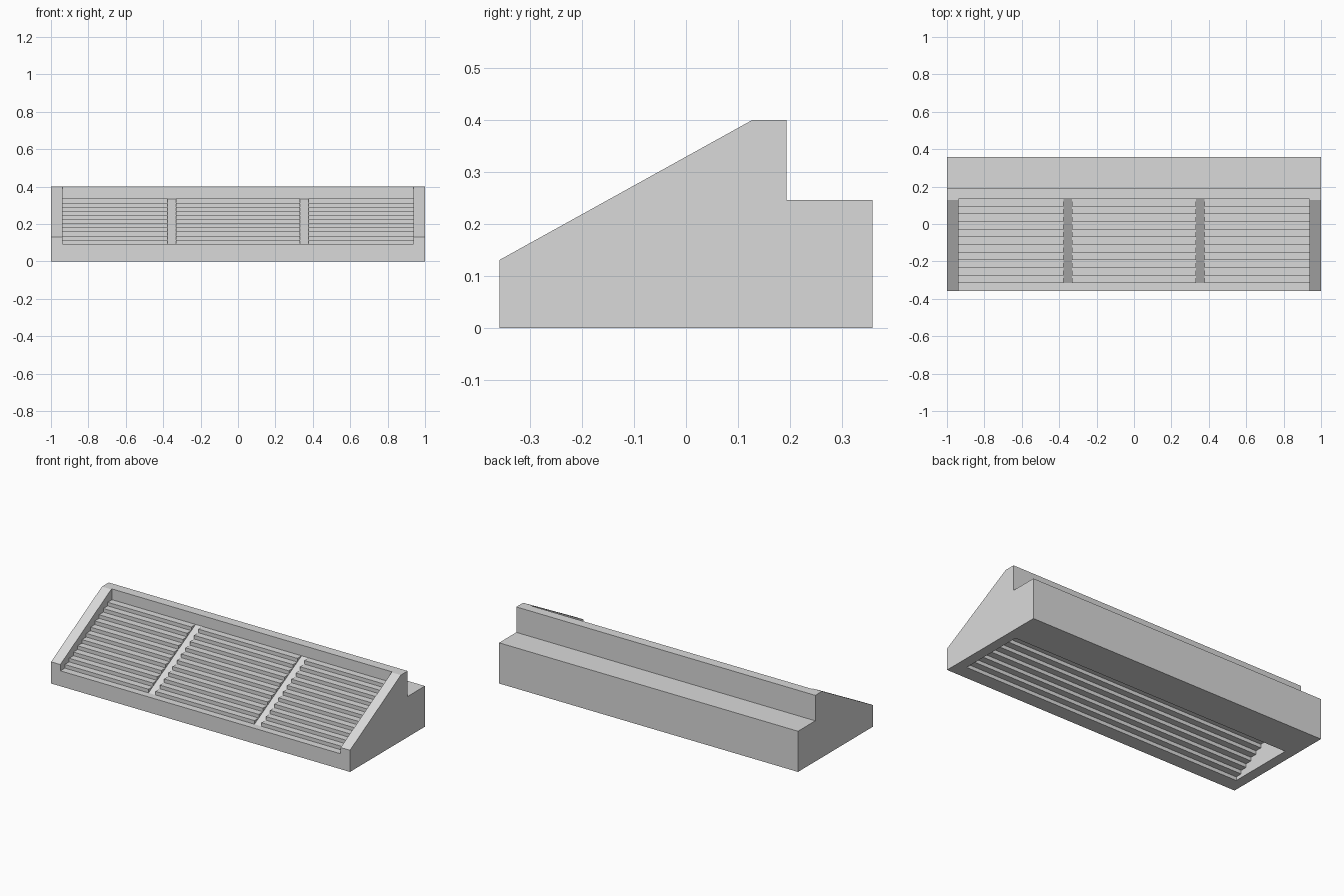
import bpy

cube = bpy.data.objects.get("Cube")
if cube:
    bpy.data.objects.remove(cube, do_unlink=True)

grey = bpy.data.materials.new("light_grey")
grey.use_nodes = True
colour = (0.7, 0.7, 0.7, 1)
grey.diffuse_color = colour
grey.node_tree.nodes["Principled BSDF"].inputs["Base Color"].default_value = colour


def extrude(name, profile, x0, x1):
    """Extrude a (y, z) outline, listed clockwise seen from +x, along x."""
    n = len(profile)
    verts = [(x, y, z) for x in (x0, x1) for y, z in profile]
    faces = [tuple(range(n)), tuple(range(2 * n - 1, n - 1, -1))]
    faces += [(i, i + n, (i + 1) % n + n, (i + 1) % n) for i in range(n)]
    mesh = bpy.data.meshes.new(name)
    mesh.from_pydata(verts, [], faces)
    mesh.materials.append(grey)
    obj = bpy.data.objects.new(name, mesh)
    bpy.context.collection.objects.link(obj)
    return obj


def bar(name, y0, y1, z0, z1, x0, x1):
    return extrude(name, [(y0, z0), (y0, z1), (y1, z1), (y1, z0)], x0, x1)


FRONT, LIP, WALL, STEP, BACK = -0.358, -0.315, 0.135, 0.193, 0.358
INNER = 0.938
LOW, HIGH, TOP = 0.093, 0.335, 0.4

# Sloping side cheeks
cheek = [(FRONT, 0), (FRONT, 0.131), (0.128, TOP), (STEP, TOP), (STEP, 0)]
extrude("right_cheek", cheek, -1, -INNER)
extrude("left_cheek", cheek, INNER, 1)

# Frame between the cheeks and the ledge behind
bar("front_lip", FRONT, LIP, 0, LOW, -INNER, INNER)
bar("back_wall", WALL, STEP, 0, TOP, -INNER, INNER)
bar("rear_ledge", STEP, BACK, 0, 0.246, -1, 1)

# Stepped slats: a full-width lower part, with raised treads in three bays
COUNT = 11
run = (WALL - LIP) / COUNT
rise = (HIGH - LOW) / COUNT
GAP_IN, GAP_OUT = 0.331, 0.378
bays = {"right": (-INNER, -GAP_OUT), "middle": (-GAP_IN, GAP_IN),
        "left": (GAP_OUT, INNER)}
for i in range(COUNT):
    y, z = LIP + i * run, LOW + i * rise
    bar(f"slat_{i + 1}", y, y + run + 0.004, i * rise, z, -INNER, INNER)
    for bay, (x0, x1) in bays.items():
        bar(f"{bay}_tread_{i + 1}", y, y + run, z, z + rise, x0, x1)

# Sloping dividers set between the treads
divider = [(LIP, LOW - rise), (LIP, LOW), (WALL, HIGH), (WALL, HIGH - rise)]
extrude("right_divider", divider, -GAP_OUT, -GAP_IN)
extrude("left_divider", divider, GAP_IN, GAP_OUT)
